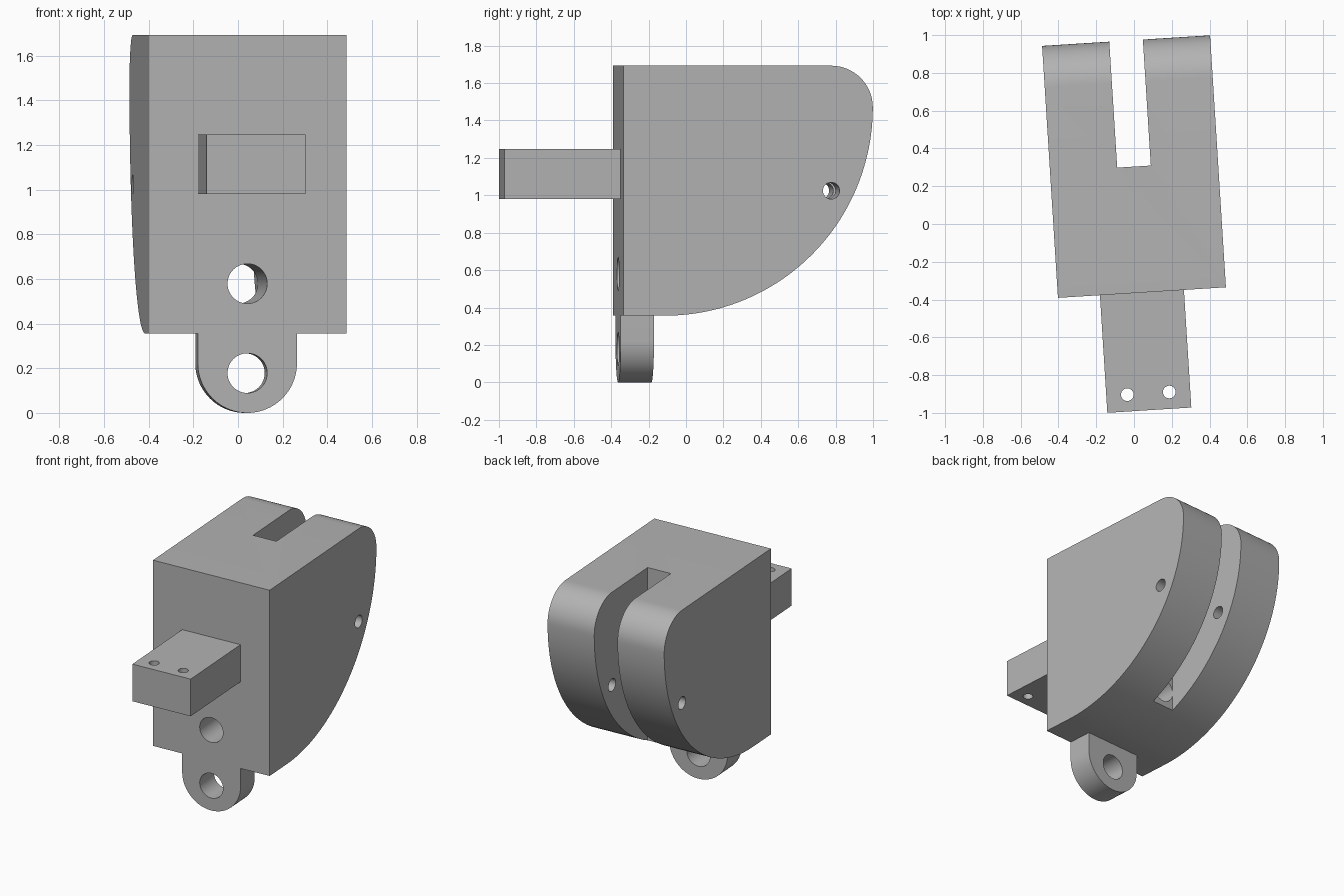
import bpy, bmesh
from math import sin, cos, pi, radians
from mathutils import Matrix, Vector

if "Cube" in bpy.data.objects:
    bpy.data.objects.remove(bpy.data.objects["Cube"])

U = 0.04455            # one design unit
TURN = radians(3.6)    # whole part is turned slightly about z
PLACE = Matrix.Translation((0.042, -0.363, 0)) @ Matrix.Rotation(TURN, 4, 'Z') @ Matrix.Scale(U, 4)

grey = bpy.data.materials.new("plain grey")
grey.use_nodes = True
colour = (0.45, 0.45, 0.45, 1)
grey.diffuse_color = colour
grey.node_tree.nodes["Principled BSDF"].inputs["Base Color"].default_value = colour


def arc(cx, cy, r, start, end, steps):
    """Points on an arc, angles in degrees."""
    angles = [radians(start + (end - start) * i / steps) for i in range(steps + 1)]
    return [(cx + r * cos(a), cy + r * sin(a)) for a in angles]


def circle(cx, cy, r):
    return arc(cx, cy, r, 0, 360, 48)[:-1]


def rect(x0, y0, x1, y1):
    return [(x0, y0), (x1, y0), (x1, y1), (x0, y1)]


def prism(name, outline, axis, start, end):
    """Extrude a 2D outline along the given axis, in design units."""
    lift = {'X': lambda a, b: (start, a, b),
            'Y': lambda a, b: (a, start, b),
            'Z': lambda a, b: (a, b, start)}[axis]
    shift = Vector([(end - start) * (axis == k) for k in 'XYZ'])
    bm = bmesh.new()
    face = bm.faces.new([bm.verts.new(lift(a, b)) for a, b in outline])
    grown = bmesh.ops.extrude_face_region(bm, geom=[face], use_keep_orig=True)
    moved = [g for g in grown["geom"] if isinstance(g, bmesh.types.BMVert)]
    bmesh.ops.translate(bm, verts=moved, vec=shift)
    bmesh.ops.recalc_face_normals(bm, faces=bm.faces)
    bm.transform(PLACE)
    mesh = bpy.data.meshes.new(name)
    bm.to_mesh(mesh)
    bm.free()
    mesh.materials.append(grey)
    obj = bpy.data.objects.new(name, mesh)
    bpy.context.collection.objects.link(obj)
    return obj


def cut(obj, *cutters):
    """Subtract the cutters, then shade the curved walls smooth."""
    bpy.ops.object.select_all(action='DESELECT')
    obj.select_set(True)
    bpy.context.view_layer.objects.active = obj
    for cutter in cutters:
        cutter.hide_render = True
        mod = obj.modifiers.new("cut", 'BOOLEAN')
        mod.operation, mod.solver, mod.object = 'DIFFERENCE', 'EXACT', cutter
        bpy.ops.object.modifier_apply(modifier=mod.name)
        bpy.data.objects.remove(cutter)
    bpy.ops.object.shade_smooth_by_angle(angle=radians(25))


# Main block: quarter-round underside and rounded upper back edge
side = ([(0, 38), (0, 8)] + arc(5, 33, 25, -90, 0, 48)
        + arc(25, 33, 5, 0, 90, 16)[1:])
body = prism("body", side, 'X', -10, 10)
cut(body,
    prism("slot_cutter", rect(-2, 15, 2, 32), 'Z', 0, 40),
    prism("cord_hole_cutter", circle(0, 13, 2), 'Y', -1, 16),
    prism("pin_hole_cutter", circle(25, 23, 1), 'X', -11, 11))

# Lug below the front face
lug = prism("lower_lug", [(5, 8), (-5, 8)] + arc(0, 5, 5, 180, 360, 48), 'Y', 0, 4)
cut(lug, prism("lug_hole_cutter", circle(0, 4, 2), 'Y', -1, 5))

# Bar standing out from the front face, with two screw holes
bar = prism("front_bar", rect(-5, -14, 5, 0), 'Z', 22, 28)
cut(bar, *[prism("screw_hole_cutter", circle(x, -12, 0.75), 'Z', 21, 29)
           for x in (-2.5, 2.5)])
